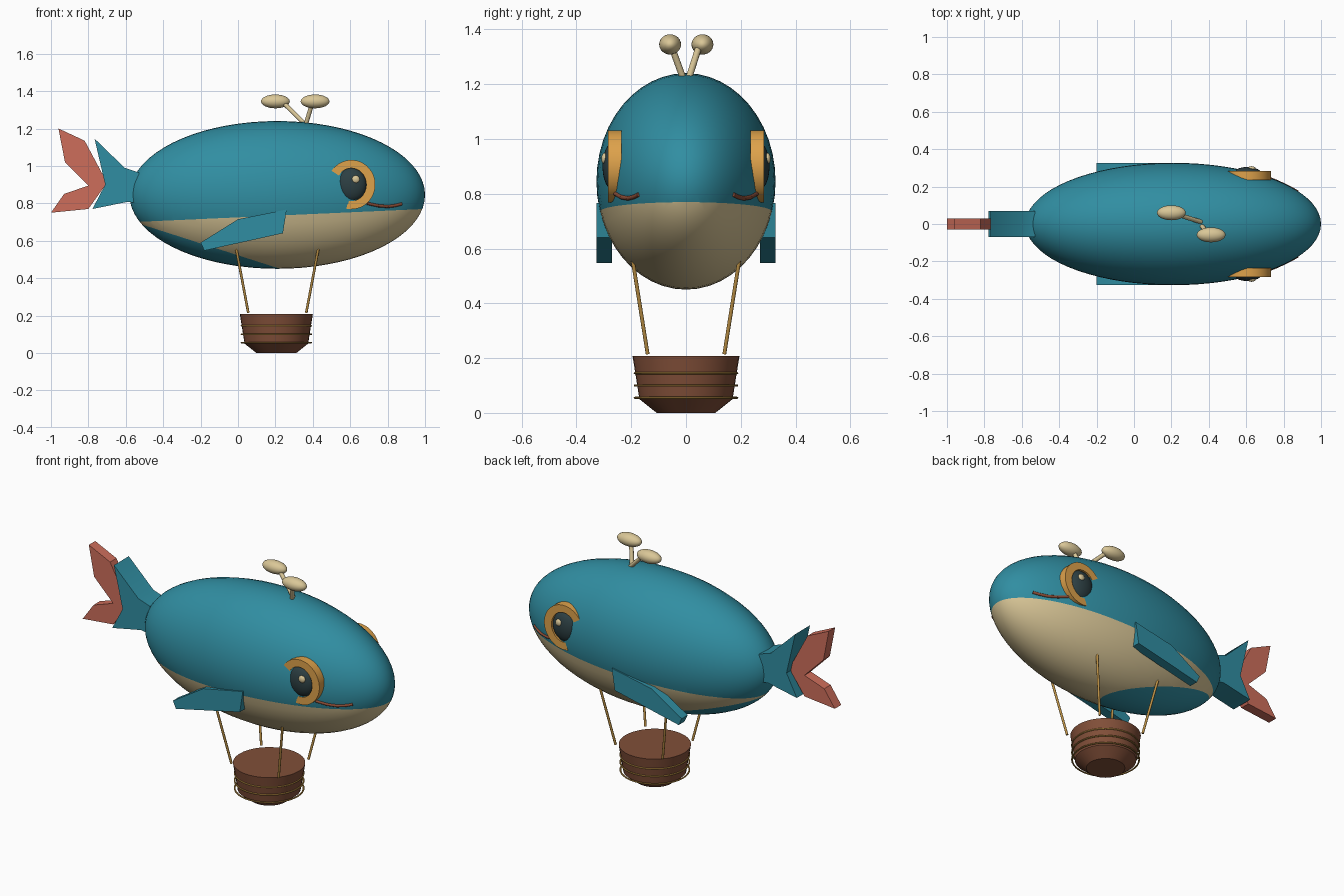
import bpy, bmesh, math
from mathutils import Vector, Matrix

if "Cube" in bpy.data.objects:
    bpy.data.objects.remove(bpy.data.objects["Cube"], do_unlink=True)


def material(name, r, g, b):
    m = bpy.data.materials.new(name)
    m.use_nodes = True
    m.diffuse_color = (r, g, b, 1)
    m.node_tree.nodes["Principled BSDF"].inputs["Base Color"].default_value = (r, g, b, 1)
    return m


TEAL = material("teal", 0.03, 0.27, 0.36)
CREAM = material("cream", 0.70, 0.57, 0.31)
CORAL = material("coral", 0.61, 0.155, 0.105)
AMBER = material("amber", 0.73, 0.36, 0.07)
ROPE = material("rope", 0.50, 0.28, 0.06)
BROWN = material("brown", 0.22, 0.078, 0.04)
DARK = material("dark slate", 0.026, 0.05, 0.056)
LIP = material("lip brown", 0.25, 0.07, 0.035)


def finish(name, bm, *mats, smooth=35):
    bmesh.ops.recalc_face_normals(bm, faces=bm.faces)
    mesh = bpy.data.meshes.new(name)
    bm.to_mesh(mesh)
    bm.free()
    for m in mats:
        mesh.materials.append(m)
    ob = bpy.data.objects.new(name, mesh)
    bpy.context.collection.objects.link(ob)
    bpy.ops.object.select_all(action="DESELECT")
    ob.select_set(True)
    bpy.context.view_layer.objects.active = ob
    bpy.ops.object.shade_smooth_by_angle(angle=math.radians(smooth))
    return ob


def ellipsoid_mesh(centre, radii, segments=24, rings=16):
    bm = bmesh.new()
    bmesh.ops.create_uvsphere(bm, u_segments=segments, v_segments=rings, radius=1)
    # poles run along the length of the model
    bm.transform(Matrix.Translation(centre) @ Matrix.Diagonal((*radii, 1))
                 @ Matrix.Rotation(math.pi / 2, 4, "Y"))
    return bm


def prism(name, outline, y0, y1, mat):
    """Extrude an x-z outline from y0 to y1."""
    bm = bmesh.new()
    face = bm.faces.new([bm.verts.new((x, y0, z)) for x, z in outline])
    out = bmesh.ops.extrude_face_region(bm, geom=[face])
    verts = [v for v in out["geom"] if isinstance(v, bmesh.types.BMVert)]
    bmesh.ops.translate(bm, verts=verts, vec=(0, y1 - y0, 0))
    return finish(name, bm, mat)


def rod(name, a, b, radius, mat):
    a, b = Vector(a), Vector(b)
    bm = bmesh.new()
    bmesh.ops.create_cone(bm, cap_ends=True, segments=12, radius1=radius,
                          radius2=radius, depth=(b - a).length)
    turn = (b - a).to_track_quat("Z", "Y").to_matrix().to_4x4()
    bm.transform(Matrix.Translation((a + b) / 2) @ turn)
    return finish(name, bm, mat)


def lathe(name, profile, centre, mat, closed=False, steps=36):
    bm = bmesh.new()
    verts = [bm.verts.new((r, 0, z)) for r, z in profile]
    edges = [bm.edges.new(p) for p in zip(verts, verts[1:])]
    if closed:
        edges.append(bm.edges.new((verts[-1], verts[0])))
    bmesh.ops.spin(bm, geom=verts + edges, cent=(0, 0, 0), axis=(0, 0, 1),
                   angle=math.tau, steps=steps)
    bmesh.ops.remove_doubles(bm, verts=bm.verts, dist=0.0005)
    bmesh.ops.translate(bm, verts=bm.verts, vec=centre)
    return finish(name, bm, mat)


# Body, cut along the mouth line and behind the belly
CENTRE, RADII = Vector((0.21, 0, 0.845)), (0.79, 0.327, 0.395)
body = ellipsoid_mesh(CENTRE, RADII, 48, 36)
cuts = [(Vector((0, 0, 0.725)), Vector((0.045, 0, -1))),
        (Vector((0, 0, 0.522)), Vector((0.32, 0, 1)))]
for point, normal in cuts:
    bmesh.ops.bisect_plane(body, geom=body.verts[:] + body.edges[:] + body.faces[:],
                           plane_co=point, plane_no=normal)
for f in body.faces:
    mid = f.calc_center_median()
    f.material_index = int(all((mid - p).dot(n) > 0 for p, n in cuts))
finish("body", body, TEAL, CREAM)


def side_y(x, z):
    """Half width of the body at a point of its side."""
    u, w = (x - CENTRE.x) / RADII[0], (z - CENTRE.z) / RADII[2]
    return RADII[1] * math.sqrt(max(0, 1 - u * u - w * w))


# Tail
prism("tail_stalk", [(-0.767, 1.146), (-0.606, 0.99), (-0.53, 0.965), (-0.53, 0.80),
                     (-0.59, 0.808), (-0.778, 0.77), (-0.71, 0.90)], -0.07, 0.07, TEAL)
prism("tail_fluke", [(-0.96, 1.2), (-0.82, 1.135), (-0.70, 0.91), (-0.80, 0.77),
                     (-1.0, 0.75), (-0.93, 0.85), (-0.80, 0.895), (-0.925, 1.02)],
      -0.03, 0.03, CORAL)

# Parts on both sides of the body
EYE = (0.606, 0.90)
arc = [math.radians(-102 + 250 * i / 28) for i in range(29)]
rim = [(EYE[0] + 0.128 * math.cos(a), EYE[1] + 0.132 * math.sin(a)) for a in arc]
rim += [(EYE[0] + 0.08 * math.cos(a), EYE[1] + 0.088 * math.sin(a)) for a in reversed(arc)]
fin = [(-0.2, 0.59), (0.0, 0.715), (0.26, 0.767), (0.24, 0.64), (-0.18, 0.547)]
smile = [(0.69, 0.80), (0.75, 0.787), (0.80, 0.783), (0.84, 0.788), (0.875, 0.797)]

for side, s in (("left", 1), ("right", -1)):
    # the model faces -y, so +y is its far side
    side = "far" if s > 0 else "near"
    prism(side + "_fin", fin, s * 0.27, s * 0.326, TEAL)
    prism(side + "_eye_rim", rim, s * 0.235, s * 0.284, AMBER)
    finish(side + "_eye", ellipsoid_mesh((EYE[0], s * 0.262, EYE[1]),
                                         (0.08, 0.043, 0.09)), DARK)
    finish(side + "_eye_glint", ellipsoid_mesh((0.629, s * 0.297, 0.928),
                                               (0.021, 0.012, 0.021), 16, 10), CREAM)
    for i, (p, q) in enumerate(zip(smile, smile[1:])):
        rod(f"{side}_mouth_{i + 1}", (p[0], s * side_y(*p), p[1]),
            (q[0], s * side_y(*q), q[1]), 0.008, LIP)
    # Ropes to the basket
    for end, t in (("front", 1), ("rear", -1)):
        rod(f"{side}_{end}_rope", (0.21 + t * 0.155, s * 0.14, 0.215),
            (0.21 + t * 0.22, s * 0.195, 0.56), 0.007, ROPE)

# Water spout
for i, (tip, drop) in enumerate((((0.25, 0.045, 1.33), (0.2, 0.06, 1.345)),
                                 ((0.395, -0.05, 1.33), (0.412, -0.058, 1.345)))):
    rod(f"spout_stem_{i + 1}", (0.362, 0.01 * (1 - 2 * i), 1.22), tip, 0.012, CREAM)
    finish(f"spout_drop_{i + 1}", ellipsoid_mesh(drop, (0.077, 0.04, 0.037)), CREAM)

# Basket and its bands
lathe("basket", [(0, 0), (0.107, 0), (0.17, 0.05), (0.195, 0.207), (0, 0.207)],
      (0.205, 0, 0), BROWN)
for i, z in enumerate((0.055, 0.10, 0.145)):
    ring = [(0.186 + 0.005 * math.cos(a), z + 0.004 * math.sin(a))
            for a in (math.tau * k / 8 for k in range(8))]
    lathe(f"basket_band_{i + 1}", ring, (0.205, 0, 0), ROPE, closed=True)
